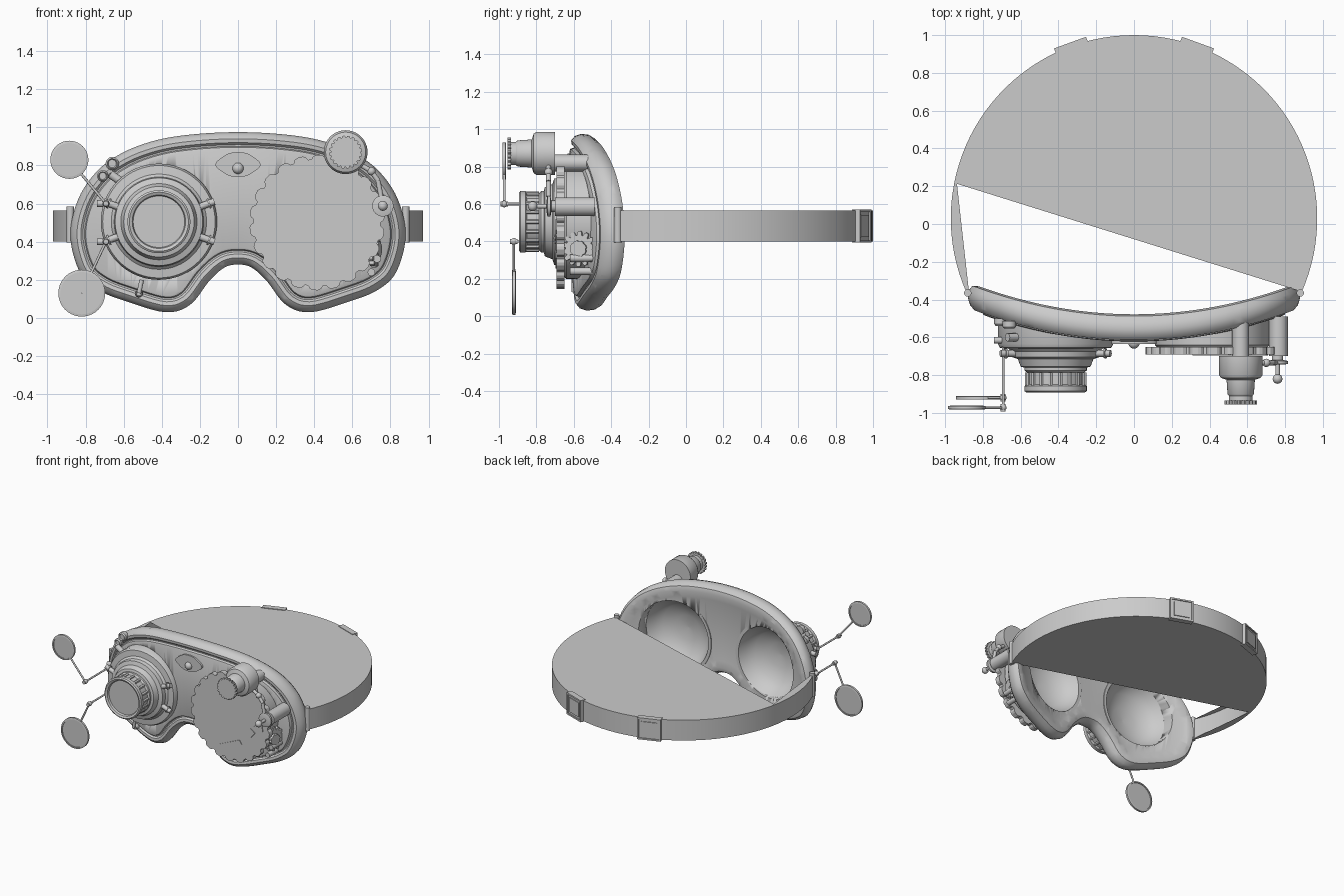
import bpy, bmesh, math
from mathutils import Vector, Matrix
from math import sin, cos, pi, radians

if "Cube" in bpy.data.objects:
    bpy.data.objects.remove(bpy.data.objects["Cube"])

def finish(name, bm, angle=35):
    bmesh.ops.recalc_face_normals(bm, faces=bm.faces)
    me = bpy.data.meshes.new(name)
    bm.to_mesh(me); bm.free()
    ob = bpy.data.objects.new(name, me)
    bpy.context.collection.objects.link(ob)
    bpy.ops.object.select_all(action='DESELECT')
    ob.select_set(True)
    bpy.context.view_layer.objects.active = ob
    bpy.ops.object.shade_smooth_by_angle(angle=radians(angle))
    return ob

def bridge(bm, a, b):
    n = len(a)
    for i in range(n):
        bm.faces.new((a[i], a[(i+1) % n], b[(i+1) % n], b[i]))

def lathe(name, prof, cx, cz, seg=48, closed=False):
    """Turn (radius, y) points about the y direction."""
    bm = bmesh.new()
    rings = []
    for r, y in prof:
        r = max(r, 0.0005)
        rings.append([bm.verts.new((cx + r*cos(2*pi*i/seg), y, cz + r*sin(2*pi*i/seg))) for i in range(seg)])
    for a, b in zip(rings, rings[1:]):
        bridge(bm, a, b)
    if closed:
        bridge(bm, rings[-1], rings[0])
    else:
        bm.faces.new(rings[0]); bm.faces.new(rings[-1])
    return finish(name, bm)

def prism(name, pts, y0, y1, mat=None):
    """Extrude an (x, z) outline from y0 to y1."""
    bm = bmesh.new()
    a, b = [[bm.verts.new((x, y, z)) for x, z in pts] for y in (y0, y1)]
    bridge(bm, a, b)
    bm.faces.new(a); bm.faces.new(b)
    if mat:
        bm.transform(mat)
    return finish(name, bm, 25)

def rod(name, p, q, r, seg=12):
    p, q = Vector(p), Vector(q)
    bm = bmesh.new()
    m = Matrix.Translation((p+q)/2) @ (q-p).to_track_quat('Z', 'Y').to_matrix().to_4x4()
    bmesh.ops.create_cone(bm, cap_ends=True, segments=seg, radius1=r, radius2=r, depth=(q-p).length, matrix=m)
    return finish(name, bm)

def ball(name, p, r):
    bm = bmesh.new()
    bmesh.ops.create_uvsphere(bm, u_segments=16, v_segments=10, radius=r, matrix=Matrix.Translation(p))
    return finish(name, bm)

def gear_outline(cx, cz, r, depth, teeth):
    pts = []
    for t in range(teeth):
        for f, d in ((0, 1), (.12, .3), (.25, 0), (.55, 0), (.7, .3), (.82, 1)):
            a = 2*pi*(t+f)/teeth
            pts.append((cx + (r-d*depth)*cos(a), cz + (r-d*depth)*sin(a)))
    return pts

# Goggle outline: smooth closed curve mirrored about x = 0
half = [(0, .975), (.22, .965), (.42, .935), (.6, .87), (.74, .77), (.84, .62), (.88, .43),
        (.83, .24), (.73, .145), (.58, .085), (.38, .03), (.25, .07), (.15, .195), (.07, .265), (0, .28)]
ctrl = [Vector(p) for p in half] + [Vector((-x, z)) for x, z in half[-2:0:-1]]
outline = []
for i in range(len(ctrl)):
    p0, p1, p2, p3 = (ctrl[(i+k-1) % len(ctrl)] for k in range(4))
    for s in range(5):
        t = s/5
        outline.append(.5*(2*p1 + (p2-p0)*t + (2*p0-5*p1+4*p2-p3)*t*t + (3*p1-p0-3*p2+p3)*t**3))

def inset(d):
    n = len(outline)
    res = []
    for i, p in enumerate(outline):
        t = (outline[(i+1) % n] - outline[i-1]).normalized()
        res.append(p + Vector((t.y, -t.x))*d)
    return res

def bend(x):
    return -.55 + .22*x*x

# Frame: padded rim with front and back faces, bent around the face
bm = bmesh.new()
section = [(.11, .06), (.06, .072), (.025, .062), (.005, .03), (0, -.01), (.012, -.045), (.035, -.064),
           (.055, -.062), (.066, -.05), (.074, -.05), (.08, -.068), (.09, -.072)]
loops = [[bm.verts.new((p.x, dy, p.y)) for p in inset(d)] for d, dy in section]
for a, b in zip(loops, loops[1:]):
    bridge(bm, a, b)
bm.faces.new(loops[0]); bm.faces.new(loops[-1])
for k in range(-10, 11):
    bmesh.ops.bisect_plane(bm, geom=bm.verts[:] + bm.edges[:] + bm.faces[:], dist=1e-5,
                           plane_co=(k*.08+.003, 0, 0), plane_no=(1, 0, 0))
for v in bm.verts:
    v.co.y += bend(v.co.x)
bmesh.ops.triangulate(bm, faces=[f for f in bm.faces if len(f.verts) > 4])
frame = finish("goggle_frame", bm)

# Eye holes through the frame
EX, EZ = .415, .505
for s in (-1, 1):
    cut = lathe("eye_cutter", [(.28, -.9), (.28, -.2)], s*EX, EZ)
    cut.hide_render = True
    bpy.context.view_layer.objects.active = frame
    m = frame.modifiers.new("hole", 'BOOLEAN')
    m.operation, m.solver, m.object = 'DIFFERENCE', 'EXACT', cut
    bpy.ops.object.modifier_apply(modifier=m.name)
    bpy.data.objects.remove(cut)

# Left eyepiece: hollow bowl behind, stepped telescope in front
bowl = [(0, -.63), (.1, -.622), (.2, -.585), (.25, -.535), (.28, -.48), (.305, -.48)]
lathe("left_eyepiece", bowl + [(.305, -.635), (.295, -.655), (.25, -.66), (.235, -.675), (.23, -.705), (.2, -.715),
      (.185, -.755), (.165, -.76), (.165, -.775), (.152, -.785), (.152, -.85), (.165, -.858), (.165, -.885),
      (.155, -.892), (.14, -.885), (.135, -.87), (0, -.87)], -EX, EZ, 64)
for i in range(18):
    a = 2*pi*i/18
    c = Vector((-EX + .152*cos(a), 0, EZ + .152*sin(a)))
    rod("grip_rib", c + Vector((0, -.785, 0)), c + Vector((0, -.855, 0)), .012, 6)
for a in (20, 160, 200, 340):
    d = Vector((cos(radians(a)), 0, sin(radians(a))))
    c = Vector((-EX, -.685, EZ))
    rod("eyepiece_post", c + d*.22, c + d*.31, .018)
    rod("post_collar", c + d*.275, c + d*.285, .026)

# Right eyepiece: housing and big scalloped gear
lathe("right_eyepiece", bowl + [(.305, -.64), (.29, -.655), (0, -.655)], EX, EZ, 64)
prism("front_gear", gear_outline(EX, .5, .355, .022, 22), -.65, -.692)
for pts in ([(.31, .255), (.5, .34), (.52, .31)], [(.51, .38), (.6, .46), (.64, .43), (.57, .35)],
            [(.62, .48), (.7, .52), (.71, .46), (.66, .44)]):
    prism("iris_blade", pts, -.69, -.697)

# Small scope on the upper right
lathe("scope", [(0, -.70), (.115, -.70), (.115, -.8), (.105, -.815), (.075, -.825), (.07, -.9), (.062, -.91),
      (.062, -.94), (.05, -.945), (.04, -.93), (0, -.93)], .565, .87)
prism("scope_dial", gear_outline(.565, .87, .087, .01, 20), -.935, -.955)
rod("scope_bracket", (.565, -.5, .82), (.565, -.71, .82), .045)

# Side barrel, joint and link arm
rod("side_barrel", (.765, -.49, .585), (.765, -.70, .585), .05, 24)
lathe("barrel_cap", [(0, -.70), (.03, -.70), (.03, -.72), (.056, -.725), (.056, -.74), (.035, -.745), (0, -.745)], .76, .588, 24)
rod("cap_pin", (.76, -.74, .588), (.76, -.80, .588), .012)
ball("cap_knob", (.76, -.82, .588), .026)
path = [(.65, .8), (.7, .77), (.735, .72), (.75, .64)]
for (x, z), (u, w) in zip(path, path[1:]):
    rod("link_arm", (x, -.735, z), (u, -.735, w), .013)
ball("link_joint", (.7, -.735, .77), .022)

# Side gear on the right housing, facing outwards
turn = Matrix.Translation((.715, -.57, .36)) @ Matrix.Rotation(radians(75), 4, 'Z')
prism("side_gear", gear_outline(0, 0, .095, .022, 14), .012, -.012, turn)
prism("side_gear_hub", gear_outline(0, 0, .045, .004, 8), .03, -.03, turn)
for x, z in ((.7, .24), (.73, .31)):
    rod("gear_stud", (x, -.48, z), (x, -.62, z), .02)

# Swing-out monocles on jointed arms
for cx, cz, r, y, jz in ((-.885, .83, .1, -.972, .6), (-.82, .13, .123, -.92, .4)):
    lathe("monocle", [(r-.012, y-.01), (r, y-.008), (r, y+.008), (r-.012, y+.01), (r-.012, y+.004),
                      (0, y+.004), (0, y-.004), (r-.012, y-.004)], cx, cz, 40, True)
    j = Vector((-.693, y, jz))
    d = (Vector((cx, y, cz)) - j).normalized()
    rod("monocle_arm", j, Vector((cx, y, cz)) - d*(r-.004), .007)
    ball("monocle_joint", j, .018)
    rod("monocle_collar", j - Vector((0, .02, 0)), j + Vector((0, .02, 0)), .014)
    rod("monocle_post", j, (-.693, -.5, jz), .007)
    rod("monocle_mount", (-.74, -.615, jz), (-.63, -.615, jz), .018)

# Nose ornament and screws
prism("nose_plate", [(.11*cos(a)*(1+.08*cos(4*a)), .805+.065*sin(a)) for a in [2*pi*i/40 for i in range(40)]], -.6, -.634)
ball("nose_bead", (0, -.63, .785), .03)
for x, z, r in ((-.66, .81, .035), (-.71, .745, .03), (-.52, .13, .022)):
    y = bend(x) - .06
    lathe("screw", [(0, y), (r, y), (r, y-.03), (r*.75, y-.04), (r*.6, y-.03), (0, y-.03)], x, z, 20)
rod("plate_lug", (-.67, -.6, .755), (-.62, -.6, .72), .022)
rod("lower_lug", (-.52, -.6, .13), (-.505, -.6, .2), .012)

# Strap: band with its filled top and bottom sheets
Z0, Z1, R, CY = .40, .565, .97, .03
a0 = -math.asin(.39/R)
N = 72
angs = [a0 + (pi - 2*a0)*i/N for i in range(N+1)]
bm = bmesh.new()
rows = [[bm.verts.new((r*cos(a), CY + r*sin(a), z)) for a in angs] for r, z in
        ((R, Z0), (R, Z1), (R-.015, Z1), (R-.015, Z0))]
for k in range(4):
    a, b = rows[k], rows[(k+1) % 4]
    for i in range(N):
        bm.faces.new((a[i], a[i+1], b[i+1], b[i]))
split = min(range(N+1), key=lambda i: abs(angs[i] - (pi - .208)))
for row in (rows[2], rows[3]):
    for i in range(1, split):
        bm.faces.new((row[0], row[i], row[i+1]))
    for i in range(split, N-1):
        bm.faces.new((row[N], row[i], row[i+1]))
finish("head_strap", bm)
for s in (-1, 1):
    rod("strap_hinge", (s*.88, -.365, Z0-.005), (s*.88, -.365, Z1+.02), .02)

# Buckles: square frame with raised centre
for s in (-1, 1):
    m = Matrix.Translation((0, CY, .482)) @ Matrix.Rotation(-s*radians(20), 4, 'Z') @ Matrix.Translation((0, R, 0))
    for w, h, t in ((.09, .088, .012), (.06, .058, .018)):
        prism("buckle", [(-w, -h), (w, -h), (w, h), (-w, h)], -.025, t, m)
    for sx in (-1, 1):
        prism("buckle_edge", [(sx*.09, -.088), (sx*.078, -.088), (sx*.078, .088), (sx*.09, .088)], 0, .02, m)
        prism("buckle_edge", [(-.09, sx*.088), (-.09, sx*.076), (.09, sx*.076), (.09, sx*.088)], 0, .02, m)
